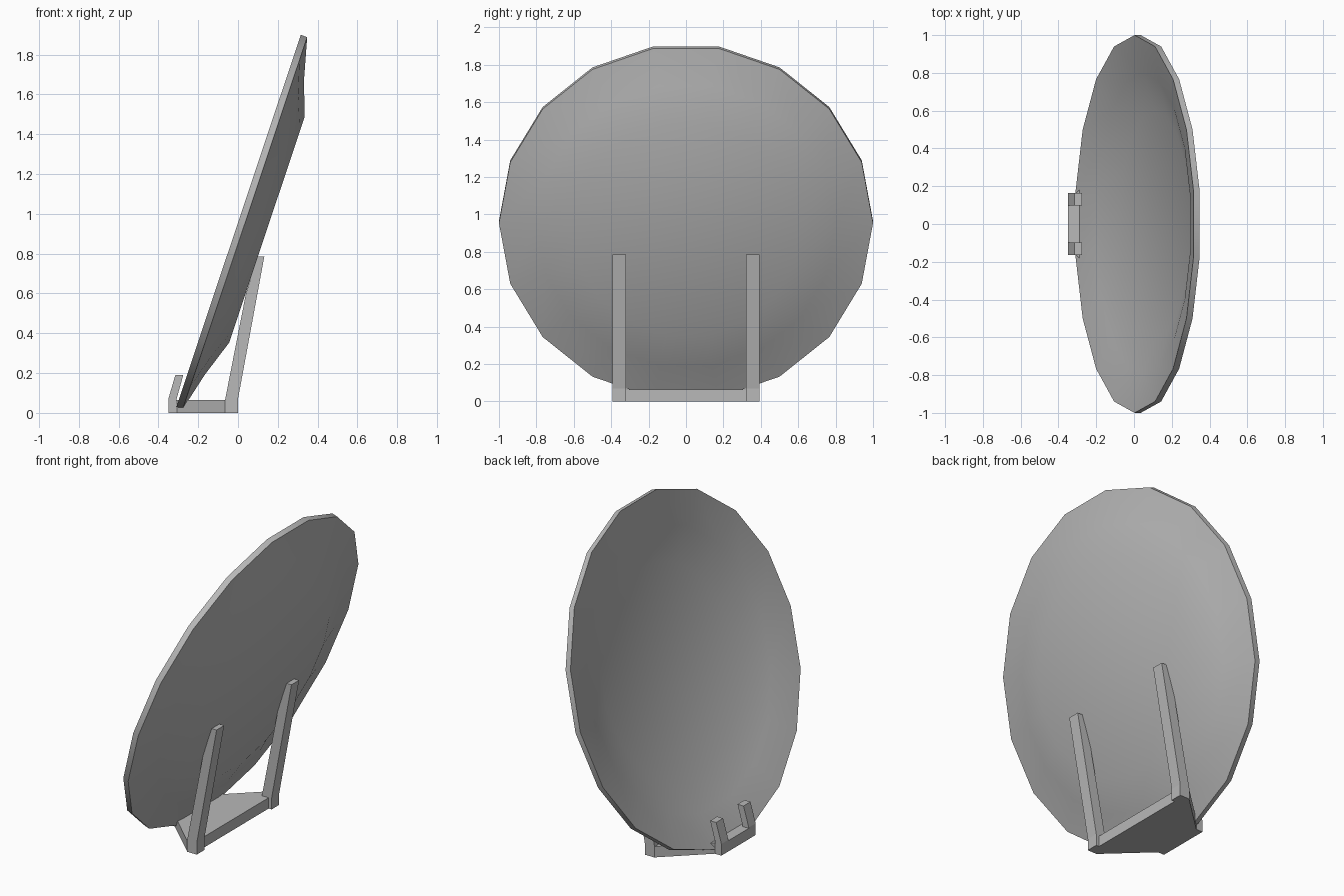
import bpy, bmesh, math
from mathutils import Matrix, Vector

cube = bpy.data.objects.get("Cube")
if cube:
    bpy.data.objects.remove(cube, do_unlink=True)

grey = bpy.data.materials.new("plain grey")
grey.use_nodes = True
colour = (0.48, 0.48, 0.48, 1)
grey.diffuse_color = colour
grey.node_tree.nodes["Principled BSDF"].inputs["Base Color"].default_value = colour


def add_object(name, bm):
    bmesh.ops.recalc_face_normals(bm, faces=bm.faces)
    mesh = bpy.data.meshes.new(name)
    bm.to_mesh(mesh)
    bm.free()
    mesh.materials.append(grey)
    obj = bpy.data.objects.new(name, mesh)
    bpy.context.collection.objects.link(obj)
    return obj


def prism(name, outline, offset):
    """Extrude a flat outline along the offset vector."""
    bm = bmesh.new()
    face = bm.faces.new([bm.verts.new(p) for p in outline])
    new = bmesh.ops.extrude_face_region(bm, geom=[face])["geom"]
    bmesh.ops.translate(bm, vec=offset,
                        verts=[v for v in new if isinstance(v, bmesh.types.BMVert)])
    return add_object(name, bm)


# Shallow dish: rings of (radius, depth) from outer base over the rim to inner base
SIDES = 18
profile = [(0.605, 0.149), (0.8, 0.084), (1.0, 0.034),
           (1.0, 0.0), (0.8, 0.048), (0.6, 0.115)]
bm = bmesh.new()
rings = []
for radius, depth in profile:
    angles = [math.tau * i / SIDES for i in range(SIDES)]
    rings.append([bm.verts.new((radius * math.sin(a), radius * math.cos(a), -depth))
                  for a in angles])
for low, high in zip(rings, rings[1:]):
    for i in range(SIDES):
        j = (i + 1) % SIDES
        bm.faces.new((low[i], low[j], high[j], high[i]))
bm.faces.new(rings[0])
bm.faces.new(rings[-1])
lean = math.atan2(0.948, 0.317)
bm.transform(Matrix.Translation((0.003, 0, 0.965)) @ Matrix.Rotation(-lean, 4, 'Y'))
dish = add_object("dish", bm)
bpy.context.view_layer.objects.active = dish
dish.select_set(True)
bpy.ops.object.shade_smooth_by_angle(angle=math.radians(40))
dish.select_set(False)

# Stand base: slab narrowing towards the hooks
half = [(-0.35, 0.16), (-0.31, 0.16), (-0.065, 0.39), (-0.02, 0.39)]
outline = half + [(x, -y) for x, y in reversed(half)]
prism("stand_base", [(x, y, 0) for x, y in outline], Vector((0, 0, 0.065)))

# Rear posts and front hooks, one of each per side
post = [(-0.065, 0), (0, 0), (0, 0.07), (0.132, 0.785),
        (0.098, 0.785), (0.04, 0.6), (-0.065, 0.065)]
hook = [(-0.35, 0), (-0.28, 0), (-0.31, 0.065), (-0.275, 0.19),
        (-0.315, 0.19), (-0.35, 0.07)]
for name, shape, inner, width in (("rear_post", post, 0.32, 0.072),
                                  ("front_hook", hook, 0.097, 0.066)):
    for side, label in ((1, "back"), (-1, "front")):
        prism(f"{name}_{label}", [(x, side * inner, z) for x, z in shape],
              Vector((0, side * width, 0)))
